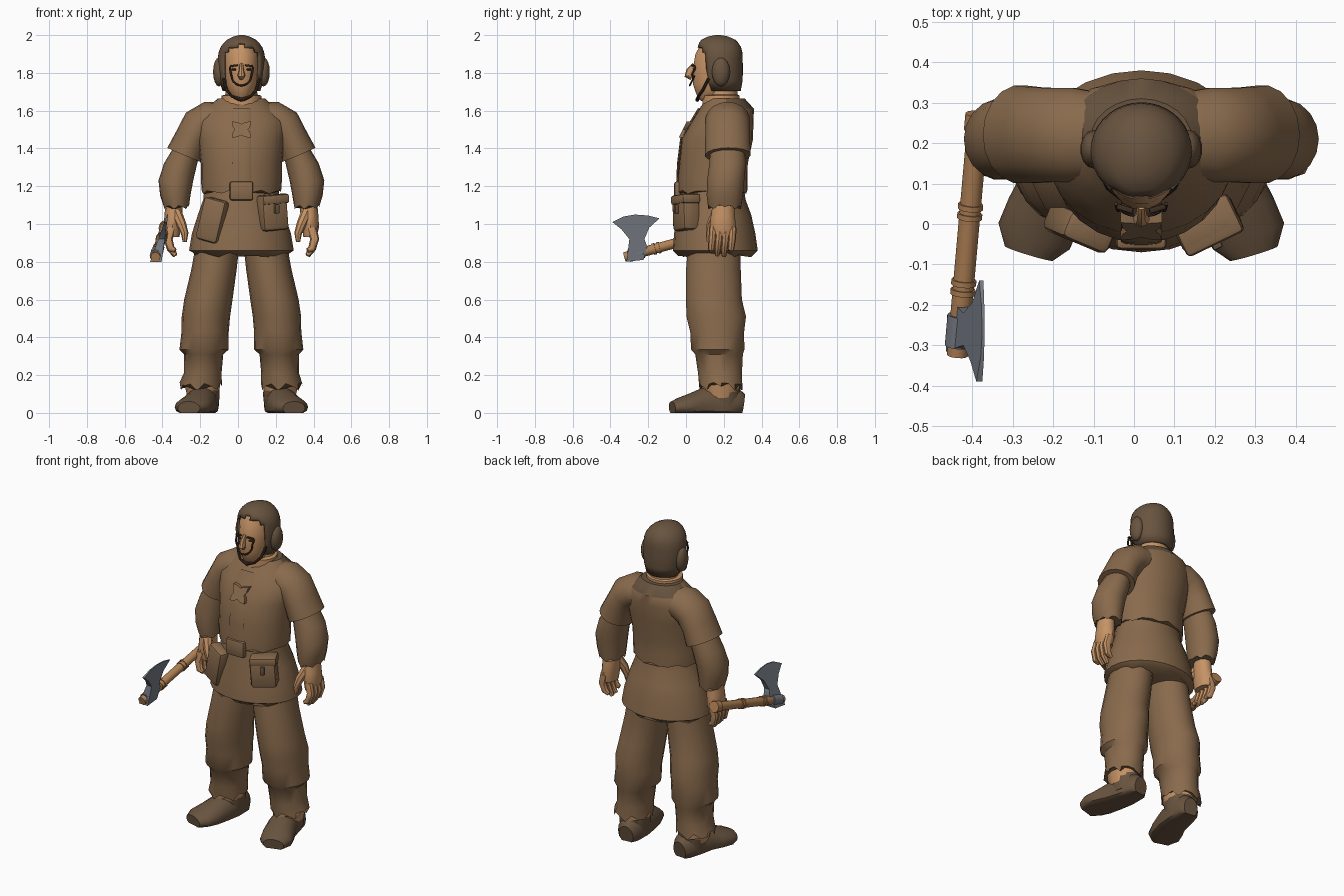
import bpy, bmesh, math
from mathutils import Vector, Matrix

cube = bpy.data.objects.get("Cube")
if cube:
    bpy.data.objects.remove(cube, do_unlink=True)

CX = 0.018          # mirror plane of the body
PARTS = []


def colour(name, rgb):
    m = bpy.data.materials.new(name)
    m.use_nodes = True
    m.diffuse_color = (*rgb, 1)
    m.node_tree.nodes["Principled BSDF"].inputs["Base Color"].default_value = (*rgb, 1)
    return m


CLOTH = colour("brown_cloth", (0.25, 0.145, 0.073))
DARK = colour("dark_brown", (0.14, 0.088, 0.05))
SKIN = colour("skin", (0.56, 0.29, 0.13))
WOOD = colour("wood", (0.44, 0.22, 0.09))
STEEL = colour("steel", (0.18, 0.2, 0.23))
BEARD = colour("beard", (0.045, 0.026, 0.017))


def finish(name, bm, *mats):
    bmesh.ops.recalc_face_normals(bm, faces=bm.faces)
    me = bpy.data.meshes.new(name)
    bm.to_mesh(me)
    bm.free()
    for m in mats:
        me.materials.append(m)
    ob = bpy.data.objects.new(name, me)
    bpy.context.collection.objects.link(ob)
    PARTS.append(ob)
    return ob


def skin_rings(rings, caps=True):
    bm = bmesh.new()
    loops = [[bm.verts.new(p) for p in ring] for ring in rings]
    n = len(loops[0])
    for a, b in zip(loops, loops[1:]):
        for i in range(n):
            j = (i + 1) % n
            bm.faces.new((a[i], a[j], b[j], b[i]))
    if caps:
        bm.faces.new(loops[0])
        bm.faces.new(loops[-1])
    return bm


def ellipse(c, u, v, r1, r2, sides):
    angles = [math.tau * i / sides for i in range(sides)]
    return [Vector(c) + u * (r1 * math.cos(a)) + v * (r2 * math.sin(a)) for a in angles]


def loft(rows, sides=18, s=1, jag=0.0, caps=True):
    """Level rings given as (offset from mirror plane, y, z, rx, ry)."""
    rings = [ellipse((CX + s * d, y, z), Vector((1, 0, 0)), Vector((0, 1, 0)), rx, ry, sides)
             for d, y, z, rx, ry in rows]
    for i, p in enumerate(rings[0]):
        p.z += jag * math.sin(i * 2.3)
    return skin_rings(rings, caps)


def tube(rows, sides=10, s=1, ref=(0, 0, 1), floor=None):
    """Rings square to a path of (offset, y, z, width radius, height radius)."""
    pts = [Vector((CX + s * r[0], r[1], r[2])) for r in rows]
    rings = []
    for i, p in enumerate(pts):
        d = (pts[min(i + 1, len(pts) - 1)] - pts[max(i - 1, 0)]).normalized()
        u = d.cross(Vector(ref)).normalized()
        rings.append(ellipse(p, u, u.cross(d), rows[i][3], rows[i][4], sides))
    if floor is not None:
        for ring in rings:
            for p in ring:
                p.z = max(p.z, floor)
    return skin_rings(rings)


def box(name, mat, at, size, rot=(0, 0, 0), bevel=0.012):
    bm = bmesh.new()
    bmesh.ops.create_cube(bm, size=1, matrix=Matrix.Diagonal((*size, 1)))
    bmesh.ops.bevel(bm, geom=bm.edges[:], offset=bevel, segments=2, affect="EDGES", profile=0.5)
    ob = finish(name, bm, mat)
    ob.location, ob.rotation_euler = at, rot
    return ob


# Torso with a darker yoke around the back of the neck
bm = loft([(0, .14, 1.17, .21, .185), (0, .14, 1.24, .215, .186), (0, .145, 1.32, .215, .182),
           (0, .165, 1.45, .23, .19), (0, .195, 1.55, .245, .162),
           (0, .215, 1.61, .185, .145), (0, .21, 1.665, .125, .1)], 24, jag=.01)
for f in bm.faces:
    c = f.calc_center_median()
    f.material_index = int(c.z > 1.62 and c.y > .2)
finish("tunic_body", bm, CLOTH, DARK)
finish("tunic_skirt", loft([(0, .155, .835, .24, .195), (0, .155, .86, .277, .225), (0, .152, .95, .262, .215),
                            (0, .15, 1.05, .23, .195), (0, .14, 1.13, .202, .175),
                            (0, .14, 1.2, .195, .165)], 24, jag=.012), CLOTH)
box("buckle", CLOTH, (CX, -.045, 1.175), (.125, .035, .1))
finish("front_placket", tube([(0, -.045, 1.2, .05, .008), (0, -.04, 1.32, .05, .008),
                              (0, -.024, 1.45, .05, .008), (0, .034, 1.55, .05, .008),
                              (0, .07, 1.61, .05, .008)], ref=(0, 1, 0)), CLOTH)

# Four-pointed chest ornament
star = []
for i in range(16):
    a, r = math.tau * i / 16 + math.pi / 4, (.072, .05, .035, .05)[i % 4]
    star.append((CX + r * math.cos(a), r * math.sin(a) * .85))
finish("chest_ornament", skin_rings([[Vector((x, y + z * .5, 1.5 + z)) for x, z in star]
                                     for y in (-.018, .015)]), CLOTH)

# Pouches on the belt
box("right_pouch", CLOTH, (-.135, -.01, 1.02), (.13, .075, .23), (0, .25, -.4), .02)
box("left_pouch", CLOTH, (.18, 0, 1.06), (.15, .1, .19), (0, -.08, .45), .02)
box("left_pouch_flap", CLOTH, (.182, -.003, 1.13), (.156, .104, .05), (0, -.08, .45))
box("pouch_clasp", DARK, (.205, -.052, 1.08), (.025, .02, .05), (0, 0, .45), .005)

for s, side in ((-1, "right"), (1, "left")):
    # Short sleeves running over the shoulders, and forearms
    finish(side + "_sleeve", tube([(.07, .215, 1.56, .085, .105), (.17, .22, 1.55, .1, .118),
                                   (.222, .22, 1.52, .1, .118), (.262, .22, 1.455, .09, .12),
                                   (.3, .222, 1.365, .1, .122)], 18, s, (0, 1, 0)), CLOTH)
    finish(side + "_forearm", loft([(.345, .205, 1.09, .067, .088), (.35, .205, 1.15, .08, .097),
                                    (.347, .21, 1.23, .092, .1), (.322, .22, 1.32, .088, .098),
                                    (.28, .22, 1.42, .07, .09)], s=s, jag=.012), CLOTH)
    # Hands
    finish(side + "_palm", loft([(.362, .195, .93, .034, .058), (.366, .195, .98, .045, .07),
                                 (.36, .195, 1.04, .048, .064), (.355, .2, 1.13, .045, .055)],
                                12, s), SKIN)
    for i, low in enumerate((.86, .835, .83, .855)):
        y = .143 + i * .035
        finish(f"{side}_finger_{i + 1}", tube([(.372, y, .98, .026, .02), (.388, y - .004, .92, .024, .02),
                                               (.374, y - .01, .87, .021, .018),
                                               (.35, y - .012, low, .012, .012)], 8, s, (0, 1, 0)), SKIN)
    finish(side + "_thumb", tube([(.345, .165, 1.06, .03, .03), (.318, .135, 1.0, .026, .026),
                                  (.3, .125, .95, .02, .02), (.3, .12, .905, .011, .011)],
                                 8, s, (0, 1, 0)), SKIN)
    # Trousers folding over at the knee, shins and boots
    finish(side + "_trouser", loft([(.215, .185, .14, .112, .115), (.205, .18, .21, .1, .118),
                                    (.2, .175, .31, .104, .128), (.198, .168, .335, .13, .143),
                                    (.192, .165, .43, .125, .145), (.188, .16, .51, .128, .16),
                                    (.175, .148, .6, .128, .15), (.145, .145, .76, .12, .147),
                                    (.125, .15, .9, .115, .14)], s=s, jag=.022), CLOTH)
    finish(side + "_shin", loft([(.205, .185, .08, .08, .09), (.207, .182, .165, .098, .11)], 14, s), SKIN)
    finish(side + "_boot_cuff", loft([(.2, .19, .03, .078, .1), (.2, .19, .09, .085, .1),
                                      (.205, .185, .148, .088, .1)], 14, s), DARK)
    finish(side + "_boot", tube([(.185, .302, .04, .045, .06), (.188, .27, .045, .07, .09),
                                 (.2, .18, .045, .08, .1), (.215, .1, .045, .086, .092),
                                 (.24, .03, .035, .094, .07), (.265, -.03, .03, .094, .052),
                                 (.278, -.073, .025, .062, .036)], 16, s, floor=0), DARK)
    # Ear covers, brows, eyes and cheek creases
    bm = bmesh.new()
    bmesh.ops.create_uvsphere(bm, u_segments=14, v_segments=8, radius=1,
                              matrix=Matrix.Translation((CX + s * .118, .185, 1.805))
                              @ Matrix.Diagonal((.033, .048, .077, 1)))
    finish(side + "_ear_cover", bm, DARK)
    box(side + "_brow", BEARD, (CX + s * .04, .038, 1.838), (.042, .014, .01), (0, s * .15, s * .3), .003)
    box(side + "_eye", BEARD, (CX + s * .04, .044, 1.818), (.024, .01, .009), (0, 0, s * .3), .003)
    finish(side + "_cheek_crease", tube([(.062, .05, 1.83, .005, .005), (.057, .035, 1.8, .006, .006),
                                         (.05, .035, 1.77, .005, .005)], 6, s, (0, 1, 0)), BEARD)

# Neck with open undershirt collar, and head
finish("neck", loft([(0, .185, 1.6, .11, .1), (0, .185, 1.68, .105, .1), (0, .195, 1.685, .085, .08),
                     (0, .2, 1.75, .078, .075)]), SKIN)
finish("face", loft([(0, .125, 1.65, .03, .045), (0, .138, 1.67, .058, .078), (0, .15, 1.74, .083, .115),
                     (0, .155, 1.82, .09, .12), (0, .16, 1.9, .09, .112), (0, .165, 1.95, .07, .088)]), SKIN)
finish("nose", tube([(0, .045, 1.845, .01, .012), (0, .02, 1.81, .014, .02),
                     (0, .012, 1.785, .021, .02), (0, .03, 1.772, .012, .012)], 8, ref=(0, 1, 0)), SKIN)

# Open-faced cap of hair with an arched hairline
bm = loft([(0, .2, 1.705, .1, .09), (0, .19, 1.76, .118, .11), (0, .183, 1.82, .125, .118),
           (0, .18, 1.88, .125, .12), (0, .178, 1.91, .12, .12), (0, .176, 1.935, .111, .116),
           (0, .173, 1.958, .095, .105), (0, .172, 1.975, .077, .09),
           (0, .17, 1.993, .042, .052), (0, .17, 2.0, .012, .015)], 36, caps=False)
gone = []
for f in bm.faces:
    c = f.calc_center_median()
    if c.y < .11 and c.z < 1.95 - 5 * (c.x - CX) ** 2:
        gone.append(f)
bmesh.ops.delete(bm, geom=gone, context="FACES")
bmesh.ops.holes_fill(bm, edges=[e for e in bm.edges if e.is_boundary
                                and all(v.co.z > 1.995 for v in e.verts)])
hair = finish("hair_cap", bm, DARK)
mod = hair.modifiers.new("thickness", "SOLIDIFY")
mod.thickness, mod.offset = .014, -1

# Beard along the jaw, and the moustache arc
finish("jaw_beard", tube([(d, y, z, r, r) for d, y, z, r in
                          ((-.095, .12, 1.77, .008), (-.08, .09, 1.71, .008), (-.05, .065, 1.675, .007),
                           (0, .06, 1.658, .011), (.05, .065, 1.675, .007), (.08, .09, 1.71, .008),
                           (.095, .12, 1.77, .008))], 8), BEARD)
arc = [math.pi * i / 10 for i in range(11)]
finish("moustache", tube([(-.053 * math.cos(a), .045 - .025 * math.sin(a), 1.785 - .052 * math.sin(a),
                           .005, .005) for a in arc], 6, ref=(0, 1, 0)), BEARD)

# Axe: shaft, bindings and flared blade
START, END = Vector((-.385, .26, .985)), Vector((-.437, -.325, .825))


def shaft(name, mat, t0, t1, r):
    rows = [START.lerp(END, t) for t in (t0, (t0 + t1) / 2, t1)]
    finish(name, tube([(p.x - CX, p.y, p.z, r, r) for p in rows], 12), mat)


shaft("axe_handle", WOOD, 0, 1, .026)
shaft("axe_pommel", WOOD, -.02, .05, .033)
for i, t in enumerate((.36, .4, .68, .72)):
    shaft(f"axe_binding_{i + 1}", WOOD, t, t + .022, .031)
shaft("axe_socket", STEEL, .83, .96, .033)
outline = [(-.39, 1.01), (-.33, 1.04), (-.27, 1.05), (-.2, 1.045), (-.14, 1.03), (-.195, .98),
           (-.22, .92), (-.205, .88), (-.225, .81), (-.315, .8), (-.3, .92), (-.34, .97)]
finish("axe_blade", skin_rings([[Vector((-.43 + (z - .82) * .25 + k * (.003 + (1.05 - z) * .11), y, z))
                                 for y, z in outline] for k in (-1, 1)]), STEEL)

# Smooth shading with crisp edges kept
bpy.ops.object.select_all(action="DESELECT")
for ob in PARTS:
    ob.select_set(True)
bpy.context.view_layer.objects.active = PARTS[0]
bpy.ops.object.shade_smooth_by_angle(angle=math.radians(42))
